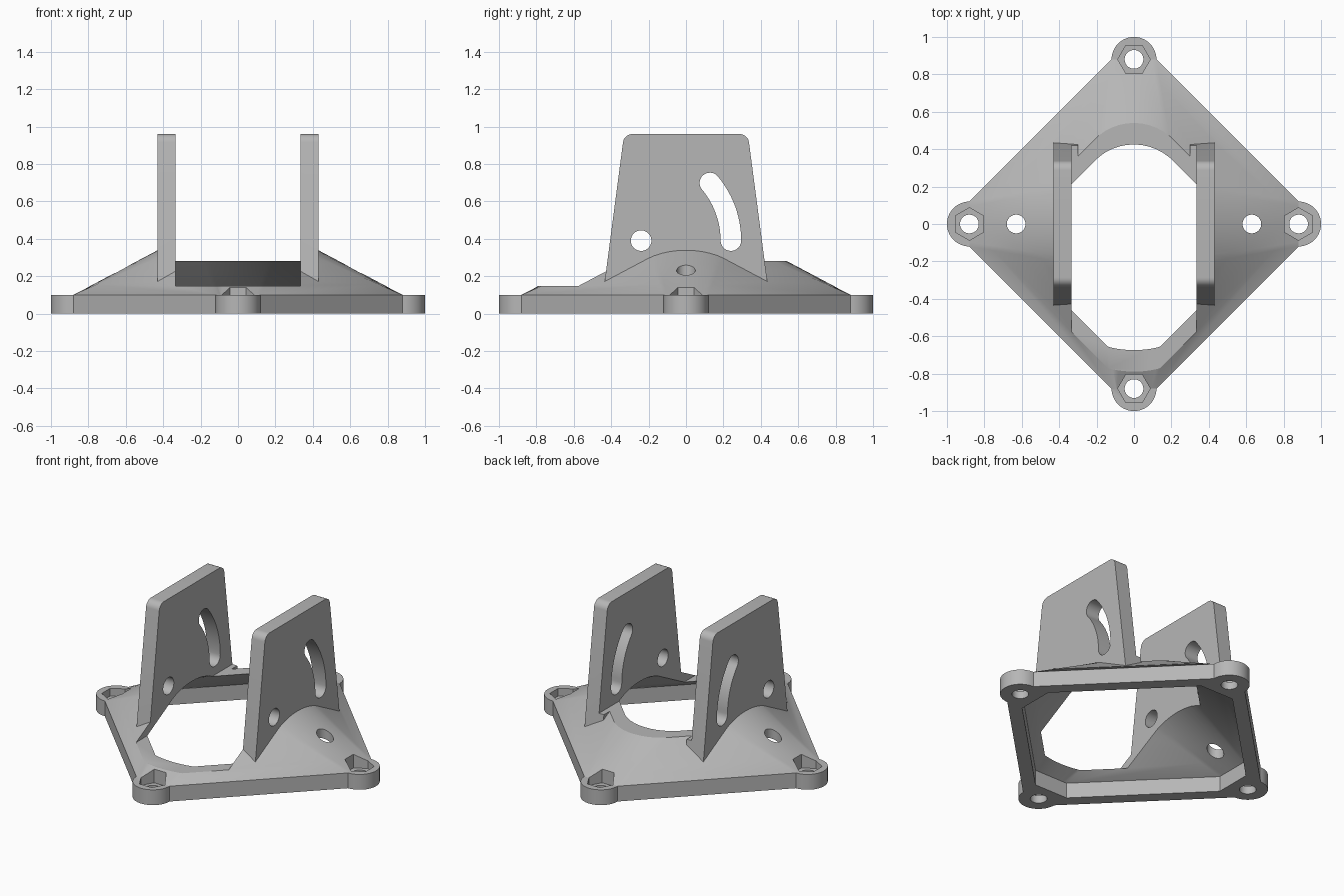
import bpy, bmesh
from math import sin, cos, pi, radians

scene_cube = bpy.data.objects.get("Cube")
if scene_cube:
    bpy.data.objects.remove(scene_cube, do_unlink=True)

BASE_H = 0.1        # height of the straight rim
SLOPE = 0.53        # rise of the sloping skirt
CORNER = 0.88       # distance of each corner boss from the middle
PLATE_IN, PLATE_OUT = 0.335, 0.43

grey = bpy.data.materials.new("plain grey")
grey.use_nodes = True
COLOUR = (0.47, 0.47, 0.47, 1)
grey.diffuse_color = COLOUR
grey.node_tree.nodes["Principled BSDF"].inputs["Base Color"].default_value = COLOUR


def loft(name, rings):
    """Closed solid through a list of rings with equal point counts."""
    bm = bmesh.new()
    loops = [[bm.verts.new(p) for p in ring] for ring in rings]
    n = len(loops[0])
    for low, high in zip(loops, loops[1:]):
        for i in range(n):
            j = (i + 1) % n
            bm.faces.new((low[i], low[j], high[j], high[i]))
    bm.faces.new(loops[0][::-1])
    bm.faces.new(loops[-1])
    bmesh.ops.recalc_face_normals(bm, faces=bm.faces)
    mesh = bpy.data.meshes.new(name)
    bm.to_mesh(mesh)
    bm.free()
    mesh.materials.append(grey)
    obj = bpy.data.objects.new(name, mesh)
    bpy.context.scene.collection.objects.link(obj)
    return obj


def prism_x(name, profile, lo, hi):
    return loft(name, [[(x, y, z) for y, z in profile] for x in (lo, hi)])


def prism_z(name, profile, lo, hi):
    return loft(name, [[(x, y, z) for x, y in profile] for z in (lo, hi)])


def arc(cx, cy, r, start, end, steps):
    angles = [radians(start + (end - start) * i / steps) for i in range(steps + 1)]
    return [(cx + r * cos(a), cy + r * sin(a)) for a in angles]


def circle(cx, cy, r, sides=40, turn=0):
    return arc(cx, cy, r, turn, turn + 360, sides)[:-1]


def combine(target, tool, operation):
    mod = target.modifiers.new(operation.lower(), "BOOLEAN")
    mod.operation, mod.object, mod.solver = operation, tool, "EXACT"
    bpy.context.view_layer.update()
    graph = bpy.context.evaluated_depsgraph_get()
    mesh = bpy.data.meshes.new_from_object(target.evaluated_get(graph))
    target.modifiers.clear()
    target.data = mesh
    bpy.data.objects.remove(tool, do_unlink=True)


def diamond_ring(inset, z):
    """Diamond outline whose corners go from chamfered at the rim to rounded above."""
    rise = max(0, z - BASE_H)
    apex = CORNER - inset - rise / SLOPE
    blend = min(1, rise / 0.22)
    corner = []
    for i in range(-5, 6):
        a = i / 5 * pi / 4
        x = 0.12 * i / 5 * (1 - blend) + 0.29 * sin(a) * blend
        corner.append((x, apex - 0.29 * (1 - cos(a)) * blend))
    ring = []
    for _ in range(4):
        ring += [(x, y, z) for x, y in corner]
        corner = [(y, -x) for x, y in corner]
    return ring


def skirt(name, inset, bottom):
    heights = [bottom] + [BASE_H + 0.055 * i for i in range(6)]
    return loft(name, [diamond_ring(inset, z) for z in heights])


corners = [(CORNER, 0, 30), (-CORNER, 0, 30), (0, CORNER, 0), (0, -CORNER, 0)]

# Sloping diamond base
bracket = skirt("mounting_bracket", 0, 0)

# Upright side plates with rounded top corners
right_half = [(0.444, BASE_H)] + arc(0.287, 0.91, 0.05, 7.5, 90, 8)
plate_profile = right_half + [(-y, z) for y, z in reversed(right_half)]
for side, name in ((1, "left_side_plate"), (-1, "right_side_plate")):
    plate = prism_x(name, plate_profile, side * 0.3, side * PLATE_OUT)
    combine(bracket, plate, "UNION")

# Round corner bosses
for x, y, _ in corners:
    combine(bracket, prism_z("corner_boss", circle(x, y, 0.12, 48), 0, BASE_H), "UNION")

# Hollow underside and the stepped gap between the plates
combine(bracket, skirt("underside_cutter", 0.115, -0.1), "DIFFERENCE")
gap = [(-1.2, 0.148), (0, 0.148), (0, 0.28), (1.2, 0.28), (1.2, 1.2), (-1.2, 1.2)]
combine(bracket, prism_x("gap_cutter", gap, -PLATE_IN, PLATE_IN), "DIFFERENCE")

# Bolt holes with hexagonal nut pockets
for x, y, turn in corners:
    combine(bracket, prism_z("bolt_cutter", circle(x, y, 0.05), -0.1, 0.3), "DIFFERENCE")
    pocket = prism_z("nut_cutter", circle(x, y, 0.087, 6, turn), 0.05, 0.3)
    combine(bracket, pocket, "DIFFERENCE")

# Holes through the sloping sides
for x in (-0.63, 0.63):
    combine(bracket, prism_z("side_hole_cutter", circle(x, 0, 0.05), -0.1, 0.5), "DIFFERENCE")

# Pivot hole and curved adjustment slot through both plates
PY, PZ, SWING, HALF, TOP = -0.24, 0.39, 0.48, 0.055, 40
end = (PY + SWING * cos(radians(TOP)), PZ + SWING * sin(radians(TOP)))
slot = (arc(PY, PZ, SWING + HALF, 0, TOP, 14)
        + arc(*end, HALF, TOP, TOP + 180, 12)[1:]
        + arc(PY, PZ, SWING - HALF, TOP, 0, 14)[1:]
        + arc(PY + SWING, PZ, HALF, 180, 360, 12)[1:-1])
combine(bracket, prism_x("pivot_cutter", circle(PY, PZ, HALF), -0.6, 0.6), "DIFFERENCE")
combine(bracket, prism_x("slot_cutter", slot, -0.6, 0.6), "DIFFERENCE")

# Smooth the curved walls and keep the crisp edges
bpy.ops.object.select_all(action="DESELECT")
bracket.select_set(True)
bpy.context.view_layer.objects.active = bracket
bpy.ops.object.shade_smooth_by_angle(angle=radians(25))
